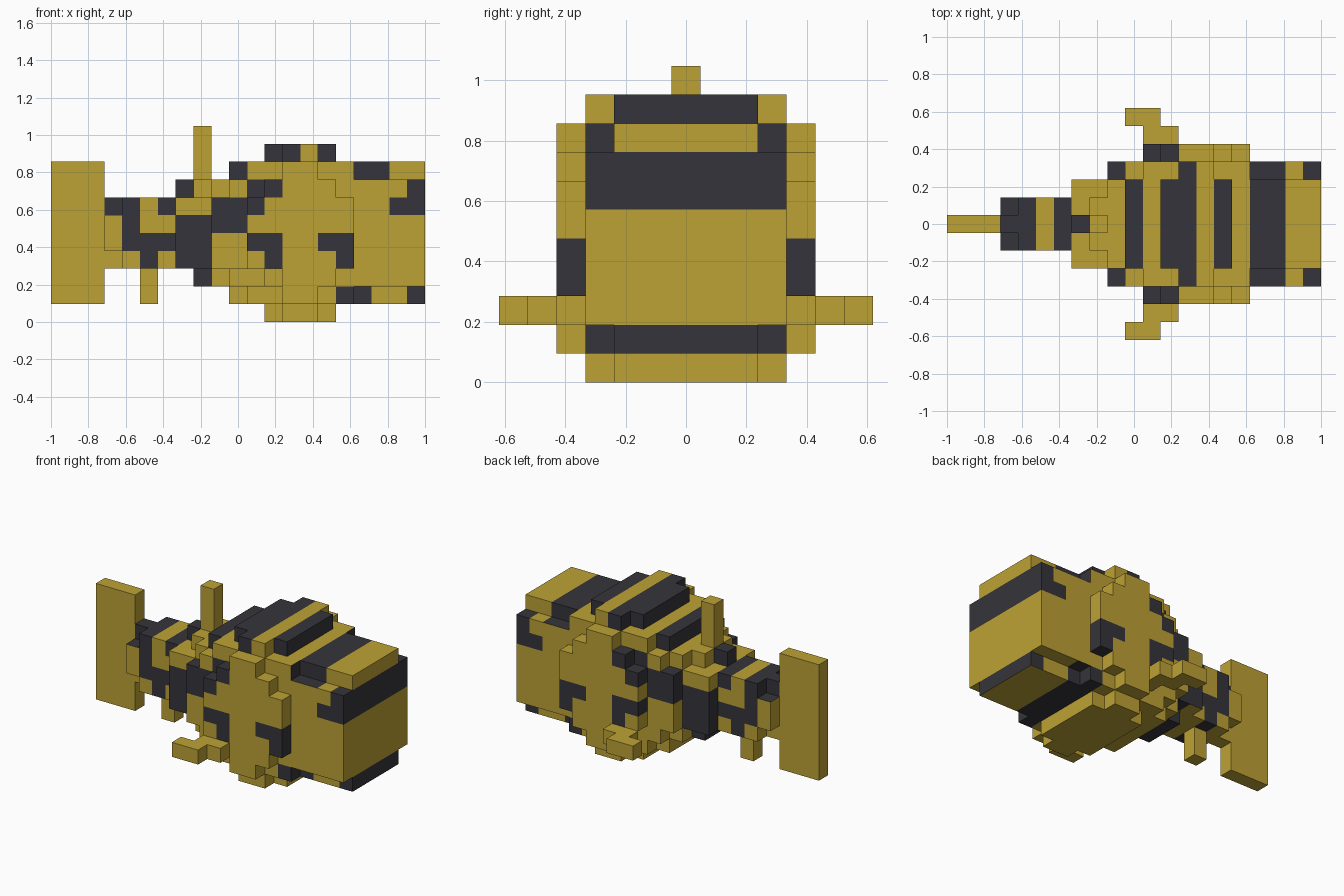
import bpy
import bmesh
from mathutils import Vector

if "Cube" in bpy.data.objects:
    bpy.data.objects.remove(bpy.data.objects["Cube"], do_unlink=True)

U = 2 / 21  # one block


def material(name, colour):
    mat = bpy.data.materials.new(name)
    mat.use_nodes = True
    mat.diffuse_color = colour
    mat.node_tree.nodes["Principled BSDF"].inputs["Base Color"].default_value = colour
    return mat


MATS = [material("mustard_yellow", (0.51, 0.36, 0.035, 1)),
        material("charcoal", (0.036, 0.034, 0.043, 1))]

# Dark blocks on the flanks: height -> columns counted from the tail
FLANK = {9: (12, 13, 15), 8: (10, 17, 18), 7: (7, 11, 12, 20),
         6: (3, 4, 6, 9, 10, 11, 19, 20), 5: (4, 7, 8, 9, 10),
         4: (4, 5, 6, 7, 8, 11, 12, 15, 16), 3: (5, 7, 8, 12, 16),
         2: (8,), 1: (16, 17, 20)}


def striped(c, n):
    """Is the block face with centre c and normal n dark?"""
    inside = c - n * 0.5
    col, z, y = int(inside.x), int(inside.z), abs(c.y)
    if n.z > 0:  # stripes across the back
        if y > 3.5:
            return col in (11, 12)
        if y > 2.5:
            return col in (9, 13, 17, 18, 20)
        return col in (3, 4, 6, 10, 12, 13, 15, 17, 18) or (col == 7 and z == 7)
    if n.z < 0:  # belly
        return col in (5, 8, 16, 17)
    if n.x > 0 and y < 3.5:  # face bands
        return z in (1, 6, 7) or (z == 8 and y > 2.5) or (z == 9 and y < 2.5)
    return col in FLANK.get(z, ())


def plain(c, n):
    return False


def add_box(bm, lo, hi, rule):
    """Box surface cut into unit squares, each coloured by the rule."""
    lo, hi = Vector(lo), Vector(hi)
    for axis in range(3):
        a, b = (axis + 1) % 3, (axis + 2) % 3
        for sign in (-1, 1):
            n = Vector((0, 0, 0))
            n[axis] = sign
            for i in range(round(hi[a] - lo[a])):
                for j in range(round(hi[b] - lo[b])):
                    corners = []
                    for da, db in ((0, 0), (1, 0), (1, 1), (0, 1)):
                        p = Vector((0, 0, 0))
                        p[axis] = hi[axis] if sign > 0 else lo[axis]
                        p[a], p[b] = lo[a] + i + da, lo[b] + j + db
                        corners.append(p)
                    centre = sum(corners, Vector()) / 4
                    if sign < 0:
                        corners.reverse()
                    verts = [bm.verts.new(((p.x - 10.5) * U, p.y * U, p.z * U))
                             for p in corners]
                    bm.faces.new(verts).material_index = int(striped(centre, n)
                                                             if rule is striped else 0)


def part(name, boxes, rule=striped):
    """Each box: x start, x end, y start, y end, z start, z end in blocks."""
    whole = bmesh.new()
    mesh = bpy.data.meshes.new(name)
    for x0, x1, y0, y1, z0, z1 in boxes:
        bm = bmesh.new()
        add_box(bm, (x0, y0, z0), (x1, y1, z1), rule)
        bmesh.ops.remove_doubles(bm, verts=bm.verts, dist=U * 0.01)
        # Merge neighbouring squares of one colour
        bmesh.ops.dissolve_limit(bm, angle_limit=0.01, verts=bm.verts,
                                 edges=bm.edges, delimit={'MATERIAL'})
        tmp = bpy.data.meshes.new("tmp")
        bm.to_mesh(tmp)
        bm.free()
        whole.from_mesh(tmp)
        bpy.data.meshes.remove(tmp)
    whole.to_mesh(mesh)
    whole.free()
    for mat in MATS:
        mesh.materials.append(mat)
    obj = bpy.data.objects.new(name, mesh)
    bpy.context.collection.objects.link(obj)


def centred(*boxes):
    """Boxes given as x start, x end, half width, z start, z end."""
    return [(x0, x1, -h, h, z0, z1) for x0, x1, h, z0, z1 in boxes]


# Body from tail to head
part("tail_stem", centred((3, 4, 1.5, 4, 6), (3, 4, 0.5, 3, 7), (4, 7, 1.5, 3, 7)))
part("rear_body", centred((7, 9, 2.5, 3, 7), (7, 8, 0.5, 7, 8), (8, 9, 1.5, 2, 8),
                          (9, 10, 2.5, 2, 8), (9, 10, 3.5, 3, 7)))
part("mid_body", centred((10, 11, 2.5, 1, 9), (10, 11, 3.5, 2, 8), (11, 17, 3.5, 1, 9)))
part("back_and_belly_bulge", centred((12, 16, 2.5, 0, 10), (13, 15, 3.5, 0, 10)))
part("head", centred((17, 21, 3.5, 2, 8), (17, 21, 2.5, 1, 9)))

# Rounded flank plates and stepped side fins
for side, s in (("left", 1), ("right", -1)):
    def span(a, b):
        return (a, b) if s > 0 else (-b, -a)
    # the model faces +x, so these sit on the +y and -y flanks
    flank = "rear" if s > 0 else "front"
    part(flank + "_flank_plate", [(x0, x1, *span(3.5, 4.5), z0, z1) for x0, x1, z0, z1 in
                                  ((13, 15, 1, 9), (12, 16, 2, 8), (11, 17, 3, 7))])
    part(flank + "_side_fin", [(11, 13, *span(4.5, 5.5), 2, 3),
                               (10, 12, *span(5.5, 6.5), 2, 3)], plain)

# Thin fins
part("tail_fin", centred((0, 3, 0.5, 1, 9)), plain)
part("dorsal_fin", centred((8, 9, 0.5, 8, 11)), plain)
part("belly_fin", centred((5, 6, 0.5, 1, 3)), plain)
